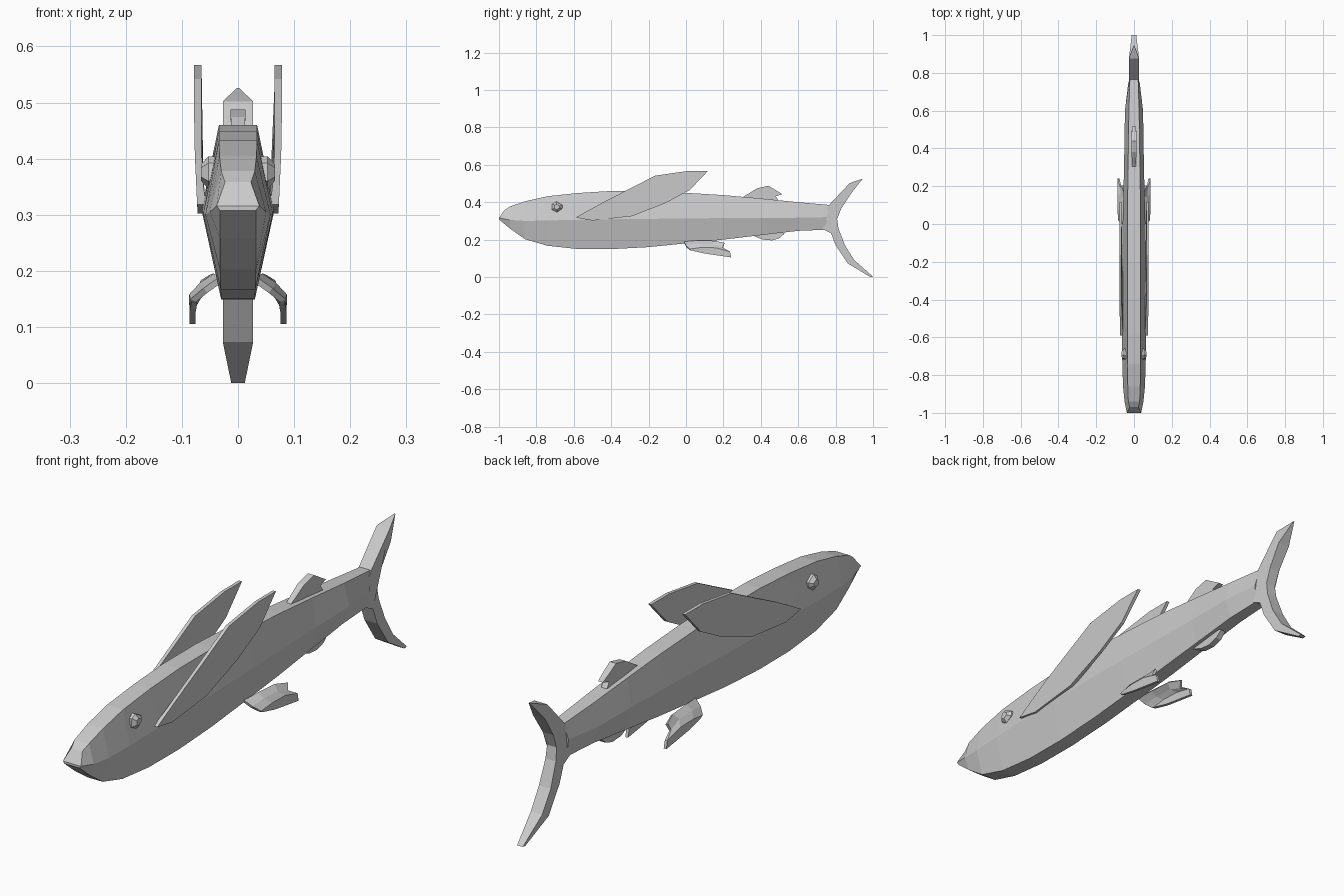
import bpy, bmesh


def make(name, verts, faces, mirror=False, solid=0):
    me = bpy.data.meshes.new(name)
    me.from_pydata(verts, [], faces)
    bm = bmesh.new()
    bm.from_mesh(me)
    bmesh.ops.recalc_face_normals(bm, faces=bm.faces)
    bm.to_mesh(me)
    bm.free()
    ob = bpy.data.objects.new(name, me)
    bpy.context.collection.objects.link(ob)
    if solid:
        mod = ob.modifiers.new("thickness", 'SOLIDIFY')
        mod.thickness, mod.offset = solid, 0
    if mirror:
        mod = ob.modifiers.new("mirror", 'MIRROR')
        mod.use_mirror_merge = False
    return ob


def plate(name, outline, mirror=False):
    """Flat fin: outline entries are (y, z, x_inner, x_outer)."""
    n = len(outline)
    verts = [(a, y, z) for y, z, a, b in outline] + [(b, y, z) for y, z, a, b in outline]
    faces = [list(range(n)), list(range(n, 2 * n))]
    faces += [[i, (i + 1) % n, (i + 1) % n + n, i + n] for i in range(n)]
    return make(name, verts, faces, mirror)


# Body: hexagonal sections (y, y of top, z top, z mid, z bottom, half top, half mid, half bottom)
stations = [
    (-1.0, -0.97, .358, .316, .308, .023, .038, .032),
    (-.94, -.94, .378, .305, .258, .030, .050, .032),
    (-.86, -.86, .405, .300, .202, .033, .058, .032),
    (-.74, -.74, .432, .302, .167, .034, .062, .031),
    (-.58, -.58, .449, .306, .150, .034, .064, .030),
    (-.40, -.40, .460, .309, .149, .034, .065, .030),
    (-.20, -.20, .460, .311, .160, .034, .064, .030),
    (.00, .00, .450, .313, .180, .034, .060, .030),
    (.20, .20, .438, .315, .200, .033, .055, .029),
    (.40, .40, .420, .316, .224, .030, .051, .027),
    (.60, .60, .400, .317, .247, .027, .048, .025),
    (.75, .77, .385, .320, .253, .022, .030, .022),
]
verts, faces = [], []
for y, yt, zt, zm, zb, wt, wm, wb in stations:
    verts += [(wt, yt, zt), (wm, y, zm), (wb, y, zb), (-wb, y, zb), (-wm, y, zm), (-wt, yt, zt)]
for s in range(len(stations) - 1):
    for i in range(6):
        j = (i + 1) % 6
        faces.append([s * 6 + i, s * 6 + j, s * 6 + 6 + j, s * 6 + 6 + i])
last = len(verts) - 6
faces += [[0, 1, 4, 5], [1, 2, 3, 4], list(range(last, last + 6))]
make("body", verts, faces)


# Forked tail and small fins on the centre line: (y, z, half thickness)
def centre_fin(name, pts):
    plate(name, [(y, z, -h, h) for y, z, h in pts])


centre_fin("tail_fin", [
    (.73, .33, .025), (.765, .385, .026), (.84, .465, .027), (.875, .502, .027), (.945, .526, .002),
    (.885, .45, .025), (.83, .365, .022), (.808, .31, .02), (.815, .26, .022), (.85, .17, .025),
    (.90, .09, .024), (1.0, .002, .012), (.985, .0, .012), (.865, .073, .027), (.80, .17, .027),
    (.775, .235, .027), (.73, .256, .025)])
centre_fin("dorsal_fin", [
    (.30, .425, .010), (.38, .474, .013), (.44, .488, .013), (.47, .47, .013),
    (.515, .443, .010), (.48, .432, .012), (.50, .40, .012), (.36, .41, .012)])
centre_fin("anal_fin", [
    (.35, .225, .012), (.41, .200, .013), (.46, .196, .012), (.50, .208, .012),
    (.527, .232, .010), (.50, .25, .012), (.38, .24, .012)])

# Large wing-like pectoral fins
wing = [(-.59, .318), (-.5, .302), (-.29, .325), (-.11, .395), (.02, .465), (.08, .528), (.117, .567),
        (.01, .567), (-.165, .542), (-.315, .465), (-.43, .407), (-.53, .352)]
plate("pectoral_fins", [(y, z, .055 + .01 * min(1, (z - .3) / .08), .072 + .006 * min(1, (z - .3) / .13))
                        for y, z in wing], mirror=True)

# Bent pelvic fins: rows from root to lower edge
rows = [
    [(.030, -.01, .185), (.040, .06, .191), (.045, .15, .190), (.062, .205, .180)],
    [(.058, .00, .165), (.064, .06, .175), (.066, .14, .172), (.070, .195, .155)],
    [(.080, .02, .147), (.082, .08, .156), (.082, .16, .154), (.081, .235, .135)],
    [(.078, .03, .142), (.081, .10, .126), (.081, .18, .114), (.081, .242, .105)],
]
make("pelvic_fins", [p for r in rows for p in r],
     [[r * 4 + c, r * 4 + c + 1, r * 4 + c + 5, r * 4 + c + 4] for r in range(3) for c in range(3)],
     mirror=True, solid=.011)

# Faceted eyes
outer = [(-.715, .392), (-.695, .404), (-.66, .385), (-.662, .365), (-.69, .346), (-.718, .36)]
cy, cz = -.69, .375
verts = [(.035, y, z) for y, z in outer] + [(.053, y, z) for y, z in outer]
verts += [(.066, cy + (y - cy) * .5, cz + (z - cz) * .5) for y, z in outer]
faces = [[k + i, k + (i + 1) % 6, k + 6 + (i + 1) % 6, k + 6 + i] for k in (0, 6) for i in range(6)]
make("eyes", verts, faces + [list(range(6)), list(range(12, 18))], mirror=True)
